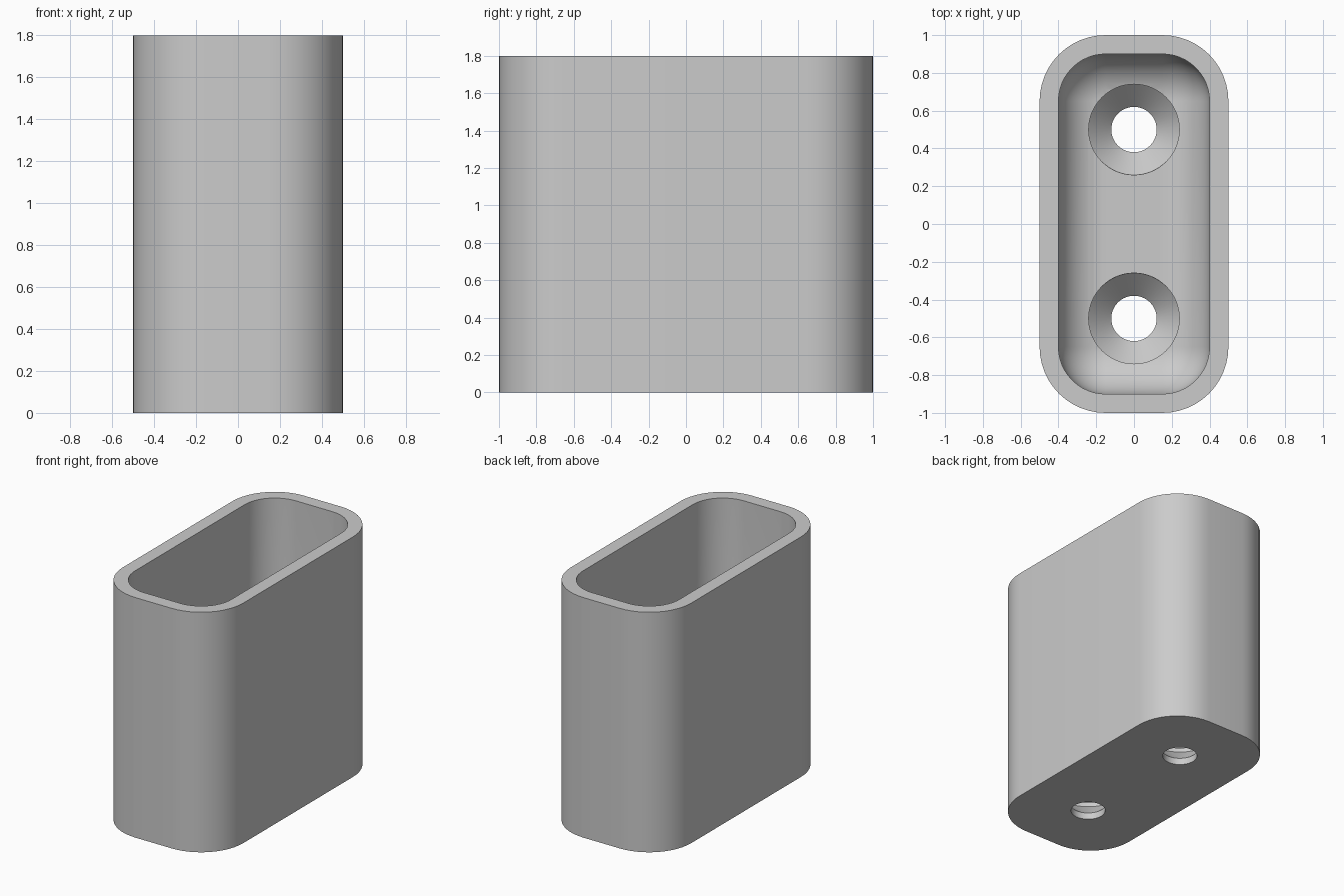
import bpy, bmesh
from math import sin, cos, pi, radians

cube = bpy.data.objects.get("Cube")
if cube:
    bpy.data.objects.remove(cube)

WIDTH, DEPTH, HEIGHT = 1.0, 2.0, 1.8
WALL, FLOOR = 0.1, 0.2
CORNER = 0.35
FILLET = CORNER - WALL
STEPS = 12

grey = bpy.data.materials.new("light_grey")
grey.use_nodes = True
colour = (0.6, 0.6, 0.6, 1)
grey.diffuse_color = colour
grey.node_tree.nodes["Principled BSDF"].inputs["Base Color"].default_value = colour


def rounded_ring(bm, inset, z):
    """Rounded rectangle of vertices, shrunk evenly by inset."""
    r = CORNER - inset
    cx, cy = WIDTH / 2 - CORNER, DEPTH / 2 - CORNER
    ring = []
    for k, (sx, sy) in enumerate([(1, 1), (-1, 1), (-1, -1), (1, -1)]):
        for i in range(STEPS + 1):
            a = (k + i / STEPS) * pi / 2
            ring.append(bm.verts.new((sx * cx + r * cos(a), sy * cy + r * sin(a), z)))
    return ring


def circle_ring(bm, radius, z, y, sides=64):
    return [bm.verts.new((radius * cos(2 * pi * i / sides),
                          y + radius * sin(2 * pi * i / sides), z)) for i in range(sides)]


def loft(name, make_rings):
    """Skin a stack of rings and cap both ends."""
    bm = bmesh.new()
    rings = make_rings(bm)
    for a, b in zip(rings, rings[1:]):
        for i in range(len(a)):
            j = (i + 1) % len(a)
            bm.faces.new((a[i], a[j], b[j], b[i]))
    bm.faces.new(rings[0][::-1])
    bm.faces.new(rings[-1])
    bmesh.ops.remove_doubles(bm, verts=bm.verts, dist=1e-5)
    bmesh.ops.recalc_face_normals(bm, faces=bm.faces)
    mesh = bpy.data.meshes.new(name)
    bm.to_mesh(mesh)
    bm.free()
    mesh.materials.append(grey)
    obj = bpy.data.objects.new(name, mesh)
    bpy.context.collection.objects.link(obj)
    return obj


# Open holder: outer wall, rim, inner wall, then fillet down to the floor
def holder_rings(bm):
    rings = [rounded_ring(bm, 0, 0), rounded_ring(bm, 0, HEIGHT),
             rounded_ring(bm, WALL, HEIGHT)]
    for i in range(STEPS + 1):
        a = i / STEPS * pi / 2
        rings.append(rounded_ring(bm, WALL + FILLET * (1 - cos(a)),
                                  FLOOR + FILLET * (1 - sin(a))))
    return rings


holder = loft("holder_body", holder_rings)
bpy.context.view_layer.objects.active = holder
holder.select_set(True)

# Two countersunk screw holes through the floor
for name, y in (("front_hole_cutter", -0.5), ("back_hole_cutter", 0.5)):
    profile = [(0.12, -0.1), (0.12, 0.05), (0.24, 0.17), (0.24, 0.6)]
    cutter = loft(name, lambda bm: [circle_ring(bm, r, z, y) for r, z in profile])
    cutter.hide_render = True
    cut = holder.modifiers.new(name, "BOOLEAN")
    cut.operation = "DIFFERENCE"
    cut.solver = "EXACT"
    cut.object = cutter
    bpy.ops.object.modifier_apply(modifier=cut.name)
    bpy.data.objects.remove(cutter)

bpy.ops.object.shade_smooth_by_angle(angle=radians(30))
